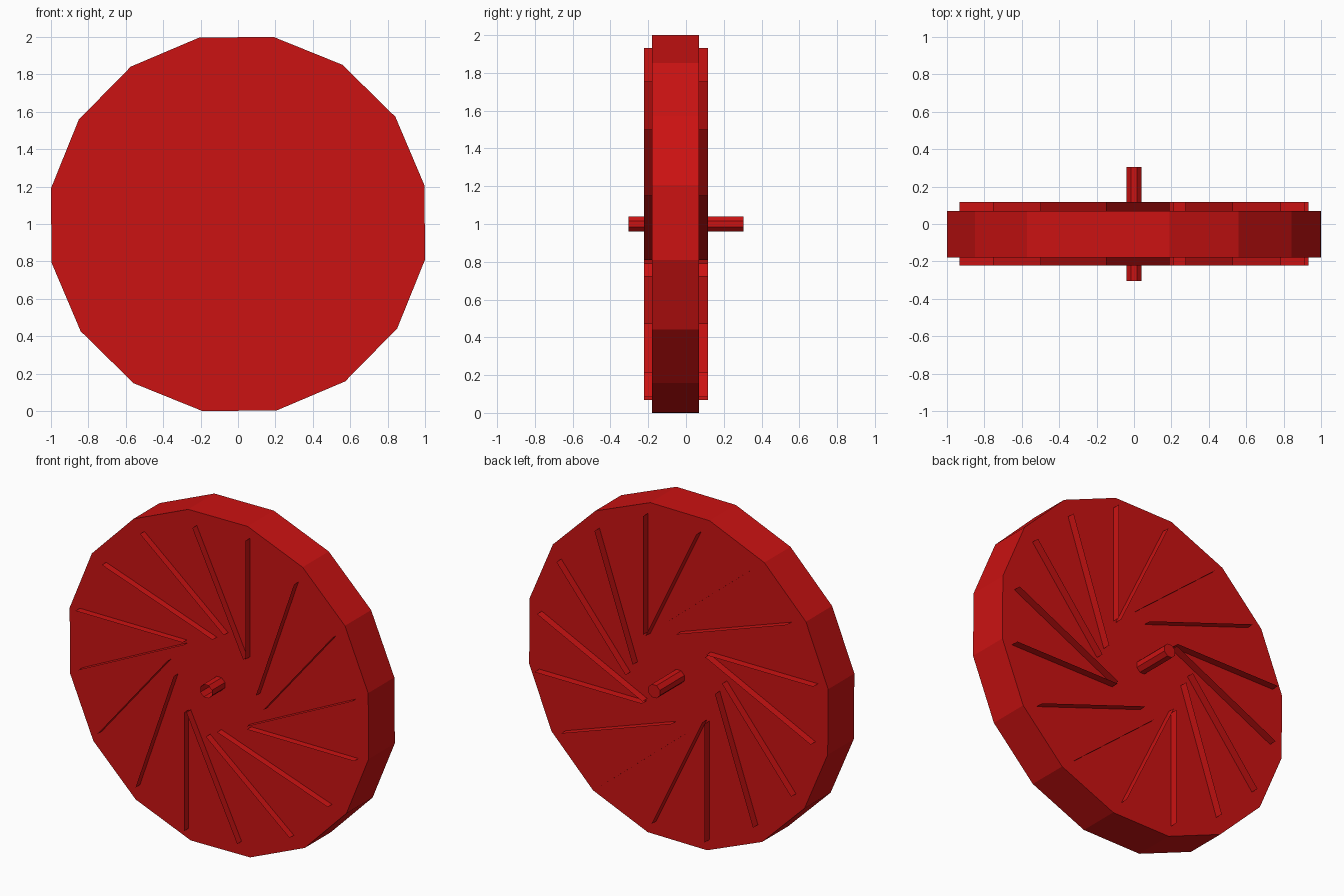
import bpy, bmesh, math

if "Cube" in bpy.data.objects:
    bpy.data.objects.remove(bpy.data.objects["Cube"])

CZ = 1.0  # hub height

red = bpy.data.materials.new("red")
red.diffuse_color = (0.6, 0.006, 0.006, 1)
red.use_nodes = True
red.node_tree.nodes["Principled BSDF"].inputs["Base Color"].default_value = red.diffuse_color


def finish(name, bm):
    mesh = bpy.data.meshes.new(name)
    bm.to_mesh(mesh)
    bm.free()
    mesh.materials.append(red)
    obj = bpy.data.objects.new(name, mesh)
    bpy.context.collection.objects.link(obj)
    return obj


def prism(name, sides, radius, offset, y0, y1, front_cap=True):
    """Regular prism along y; offset is the first corner's angle in degrees."""
    bm = bmesh.new()
    rings = []
    for y in (y0, y1):
        ring = []
        for i in range(sides):
            a = math.radians(offset) + i * math.tau / sides
            ring.append(bm.verts.new((radius * math.cos(a), y, CZ + radius * math.sin(a))))
        rings.append(ring)
    front, back = rings
    for i in range(sides):
        j = (i + 1) % sides
        bm.faces.new((front[i], front[j], back[j], back[i]))
    bm.faces.new(back)
    if front_cap:
        bm.faces.new(front)
    bmesh.ops.recalc_face_normals(bm, faces=bm.faces)
    return finish(name, bm)


# Wheel disc: sixteen-sided, set slightly forward
prism("wheel_disc", 16, 1.018, 11.75, -0.18, 0.07)

# Axle: open at the front end
prism("axle", 8, 0.042, 22.5, -0.305, 0.305, front_cap=False)

# Thin fins pass through the disc: inner and outer ends for one quarter
quarter = [
    ((-0.205, -0.215), (-0.205, -0.932)),
    ((-0.19, -0.21), (0.15, -0.915)),
    ((-0.06, -0.323), (0.50, -0.785)),
    ((0.015, -0.275), (0.755, -0.53)),
]
bm = bmesh.new()
for k in range(4):
    c, s = round(math.cos(k * math.pi / 2)), round(math.sin(k * math.pi / 2))
    for ends in quarter:
        (x0, z0), (x1, z1) = [(c * x - s * z, s * x + c * z) for x, z in ends]
        corners = [(x0, -0.222, z0), (x1, -0.222, z1), (x1, 0.117, z1), (x0, 0.117, z0)]
        bm.faces.new([bm.verts.new((x, y, CZ + z)) for x, y, z in corners])
finish("fins", bm)
